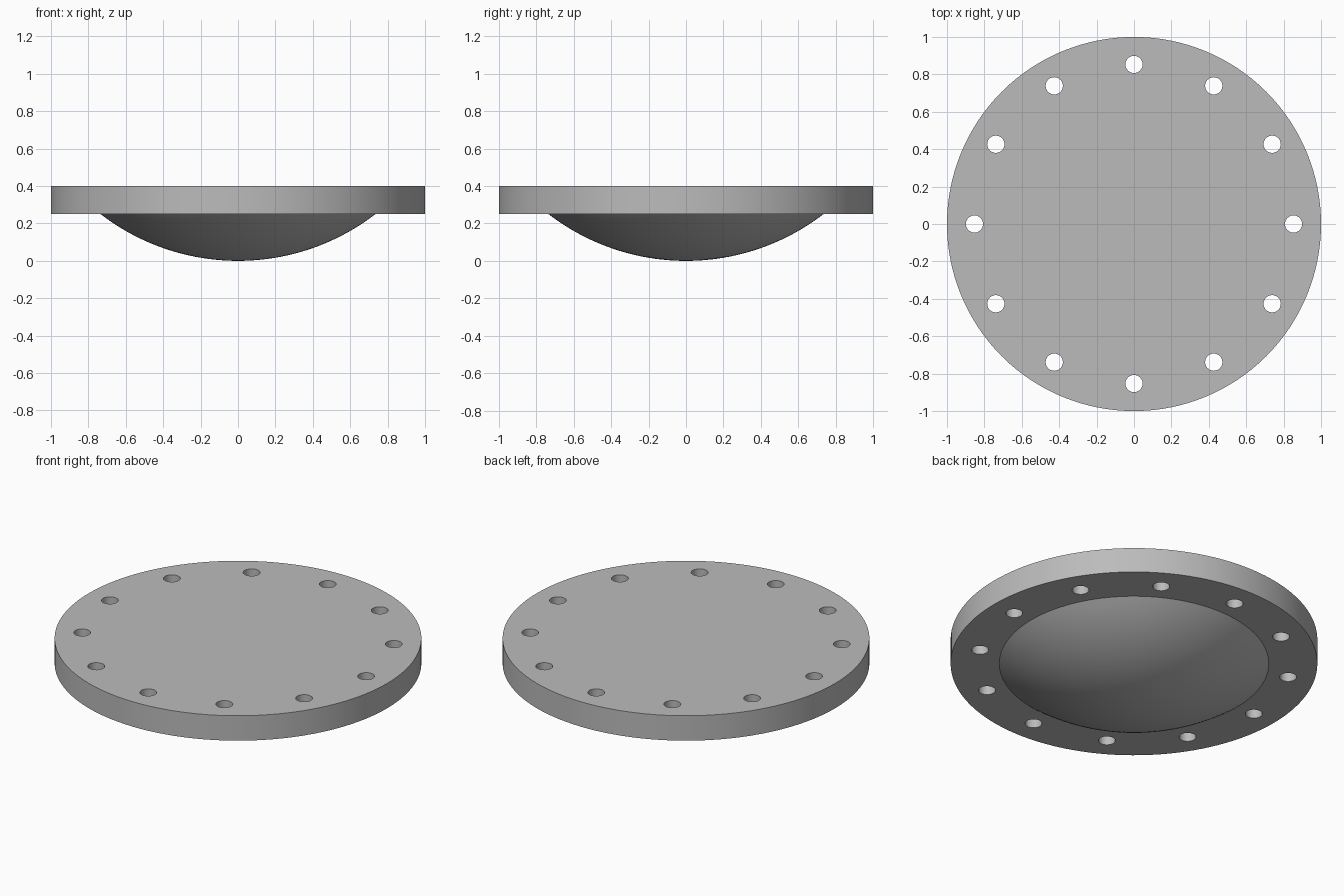
import bpy, bmesh
from math import sin, cos, pi, asin, radians
from mathutils import Matrix

SEGMENTS = 128
TOP, UNDERSIDE = 0.40, 0.25
DOME_RIM = 0.735
BOLT_CIRCLE, HOLE_RADIUS, HOLE_COUNT = 0.853, 0.046, 12

cube = bpy.data.objects.get("Cube")
if cube:
    bpy.data.objects.remove(cube, do_unlink=True)

steel = bpy.data.materials.new("grey steel")
steel.use_nodes = True
colour = (0.5, 0.5, 0.5, 1)
steel.diffuse_color = colour
steel.node_tree.nodes["Principled BSDF"].inputs["Base Color"].default_value = colour


def make_object(name, bm):
    bmesh.ops.recalc_face_normals(bm, faces=bm.faces)
    mesh = bpy.data.meshes.new(name)
    bm.to_mesh(mesh)
    bm.free()
    mesh.materials.append(steel)
    obj = bpy.data.objects.new(name, mesh)
    bpy.context.collection.objects.link(obj)
    return obj


def lathe(name, profile):
    """Turn (radius, z) points round the z axis and cap both ends."""
    bm = bmesh.new()
    rings = [[bm.verts.new((r * cos(2 * pi * i / SEGMENTS), r * sin(2 * pi * i / SEGMENTS), z))
              for i in range(SEGMENTS)] for r, z in profile]
    for a, b in zip(rings, rings[1:]):
        for i in range(SEGMENTS):
            j = (i + 1) % SEGMENTS
            bm.faces.new((a[i], a[j], b[j], b[i]))
    bm.faces.new(rings[0])
    bm.faces.new(rings[-1])
    return make_object(name, bm)


# Flange plate with a shallow spherical dome underneath
sphere_radius = (DOME_RIM ** 2 + UNDERSIDE ** 2) / (2 * UNDERSIDE)
half_angle = asin(DOME_RIM / sphere_radius)
steps = 24
dome = [(sphere_radius * sin(half_angle * k / steps),
         sphere_radius * (1 - cos(half_angle * k / steps))) for k in range(steps, 0, -1)]
dome.append((0.004, 0))
flange = lathe("domed_flange", [(1, TOP), (1, UNDERSIDE)] + dome)

# Bolt holes drilled through the rim
bm = bmesh.new()
for i in range(HOLE_COUNT):
    place = Matrix.Rotation(2 * pi * i / HOLE_COUNT, 4, "Z") @ Matrix.Translation((BOLT_CIRCLE, 0, TOP))
    bmesh.ops.create_cone(bm, cap_ends=True, segments=32, radius1=HOLE_RADIUS,
                          radius2=HOLE_RADIUS, depth=1, matrix=place)
drill = make_object("bolt_hole_cutter", bm)
drill.hide_render = True

cut = flange.modifiers.new("bolt holes", "BOOLEAN")
cut.operation = "DIFFERENCE"
cut.solver = "EXACT"
cut.object = drill

# Apply the cut, remove the cutter, then smooth the curved walls
bpy.ops.object.select_all(action="DESELECT")
flange.select_set(True)
bpy.context.view_layer.objects.active = flange
bpy.ops.object.modifier_apply(modifier=cut.name)
bpy.data.objects.remove(drill, do_unlink=True)
bpy.ops.object.shade_smooth_by_angle(angle=radians(25))
